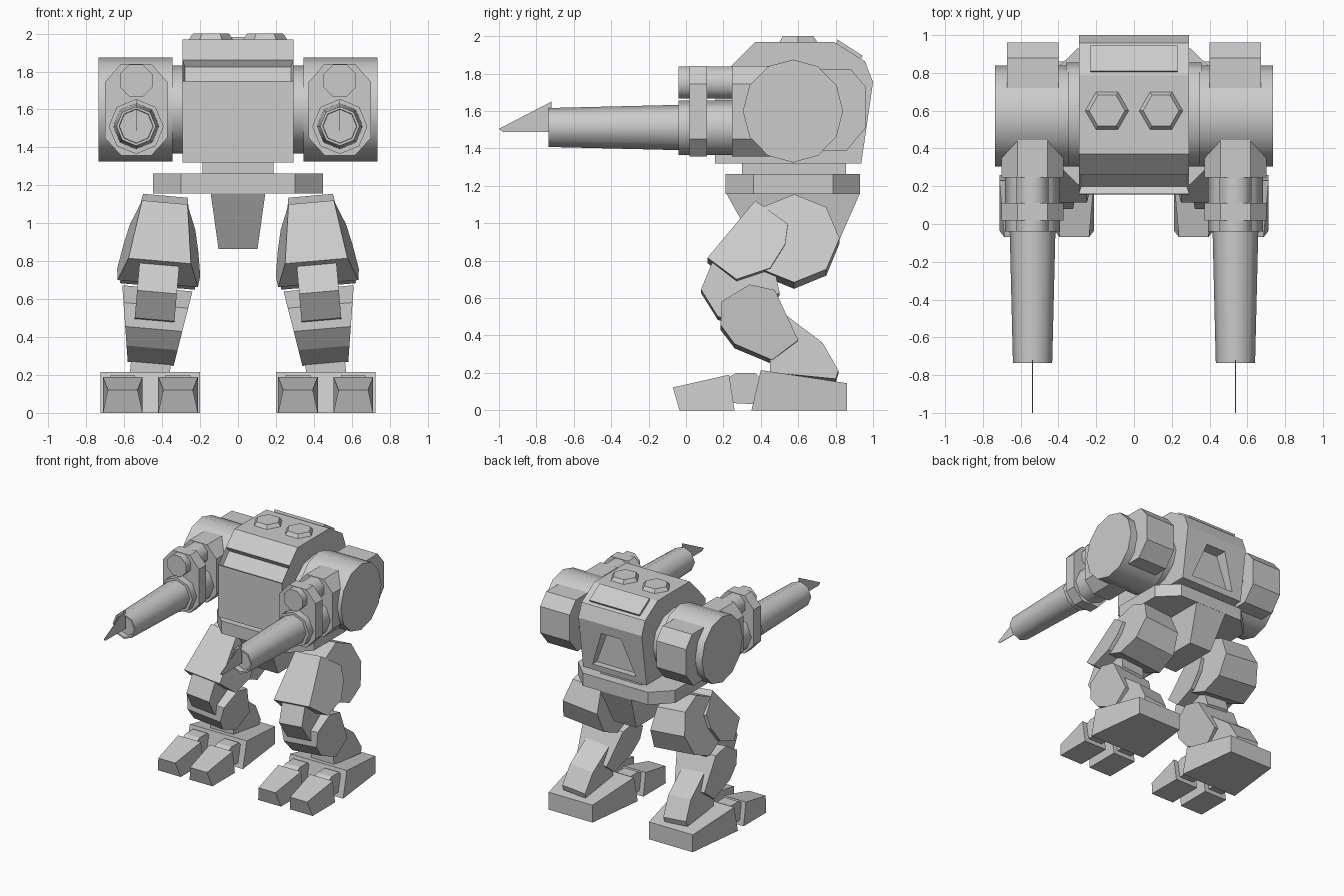
import bpy, bmesh
from math import sin, cos, pi, radians
from mathutils import Matrix, Vector

if "Cube" in bpy.data.objects:
    bpy.data.objects.remove(bpy.data.objects["Cube"])


def loft(name, rings, mirror=False, tilt=False, smooth=0):
    """Skin equal-length rings of points, cap both ends."""
    bm = bmesh.new()
    vs = [[bm.verts.new(p) for p in r] for r in rings]
    n = len(vs[0])
    for a, b in zip(vs, vs[1:]):
        for i in range(n):
            bm.faces.new((a[i], a[(i + 1) % n], b[(i + 1) % n], b[i]))
    bm.faces.new(vs[0])
    bm.faces.new(vs[-1])
    bmesh.ops.recalc_face_normals(bm, faces=bm.faces)
    if tilt:  # legs splay outward from the hip
        bmesh.ops.rotate(bm, verts=bm.verts, cent=(HIP_X, 0, 1.12),
                         matrix=Matrix.Rotation(radians(-5), 3, 'Y'))
    me = bpy.data.meshes.new(name)
    bm.to_mesh(me)
    bm.free()
    ob = bpy.data.objects.new(name, me)
    bpy.context.collection.objects.link(ob)
    if smooth:
        bpy.ops.object.select_all(action='DESELECT')
        ob.select_set(True)
        bpy.context.view_layer.objects.active = ob
        bpy.ops.object.shade_smooth_by_angle(angle=radians(smooth))
    if mirror:
        m = ob.modifiers.new("Mirror", 'MIRROR')
        m.use_mirror_merge = False
    return ob


def prism(name, profile, half, cx=0, **kw):
    """Extrude a (y, z) profile along x; half-width may vary with y and z."""
    w = half if callable(half) else (lambda y, z: half)
    return loft(name, [[(cx + s * w(y, z), y, z) for y, z in profile] for s in (-1, 1)], **kw)


def slab(name, profile, y0, y1, cx=0, **kw):
    """Extrude an (x, z) profile along y."""
    return loft(name, [[(cx + x, y, z) for x, z in profile] for y in (y0, y1)], **kw)


def tube(name, steps, cx, cz, n=8, phase=0.0, **kw):
    """Lathe along y from (y, radius) steps."""
    return loft(name, [[(cx + r * sin(phase + 2 * pi * i / n), y, cz + r * cos(phase + 2 * pi * i / n))
                        for i in range(n)] for y, r in steps], **kw)


def disc(cy, cz, ry, rz, n, phase=0.0):
    return [(cy + ry * sin(phase + 2 * pi * i / n), cz + rz * cos(phase + 2 * pi * i / n)) for i in range(n)]


HIP_X, ARM_X, FOOT_X = 0.385, 0.537, 0.462

# Torso with recessed window on the front slope
torso = prism("torso", [(.155, 1.32), (.16, 1.75), (.26, 1.86), (.37, 1.97), (.79, 1.97),
                        (.957, 1.866), (1.0, 1.754), (.937, 1.32)], .292)
bm = bmesh.new()
bm.from_mesh(torso.data)
window = [f for f in bm.faces if (f.calc_center_median() - Vector((0, .21, 1.805))).length < .03]
bmesh.ops.inset_individual(bm, faces=window, thickness=.018, depth=-.04)
bm.to_mesh(torso.data)
bm.free()

# Trapezoid recess in the torso back
cutter = slab("back_recess_cutter", [(-.2, 1.37), (.2, 1.37), (.09, 1.67), (-.09, 1.67)], .89, 1.1)
cutter.hide_render = True
cutter.hide_viewport = True
cut = torso.modifiers.new("Recess", 'BOOLEAN')
cut.operation, cut.object, cut.solver = 'DIFFERENCE', cutter, 'EXACT'
bpy.context.view_layer.objects.active = torso
bpy.ops.object.modifier_apply(modifier="Recess")
bpy.data.objects.remove(cutter)

# Roof hatches and rear roof plate
loft("roof_hatch", [[(.143 + r * cos(i * pi / 3), .6 + r * sin(i * pi / 3), z) for i in range(6)]
                    for z, r in ((1.96, .122), (2.0, .095))], mirror=True)
prism("rear_roof_plate", [(.80, 1.95), (.81, 1.982), (.945, 1.895), (.93, 1.87)], .23)

# Waist, pelvis plate and crotch block
prism("waist", [(.3, 1.25), (.3, 1.33), (.855, 1.33), (.855, 1.25)], .188)
plan = [(-.3, .21), (.3, .21), (.447, .36), (.447, .785), (.3, .93), (-.3, .93), (-.447, .785), (-.447, .36)]
loft("pelvis_plate", [[(x, y, z) for x, y in plan] for z in (1.157, 1.262)])
prism("crotch_block", [(.215, 1.16), (.93, 1.16), (.8, .865), (.38, .865)],
      lambda y, z: .103 + (z - .865) * .14)

# Shoulders
prism("shoulder_joint", disc(.58, 1.6, .275, .232, 12), .04, .32, mirror=True, smooth=40)
prism("shoulder_drum", disc(.572, 1.6, .268, .275, 12), .195, .54, mirror=True, smooth=40)
prism("shoulder_rear_pack", [(.6, 1.825), (.88, 1.825), (.96, 1.73), (.96, 1.51), (.86, 1.39), (.6, 1.39)],
      .136, .536, mirror=True)

# Forearm housing and clamp share a stretched octagon section
section = [(-.08, 1.84), (.08, 1.84), (.165, 1.745), (.165, 1.45), (.08, 1.357),
           (-.08, 1.357), (-.165, 1.45), (-.165, 1.745)]
slab("forearm_housing", section, .245, .55, ARM_X, mirror=True)
slab("gun_clamp", section, .018, .112, ARM_X, mirror=True)

# Guns: sleeve, long barrel with open muzzle, small upper barrel, blade
tube("gun_sleeve", [(-.04, .145), (.3, .145)], ARM_X, 1.51, smooth=50, mirror=True)
tube("gun_barrel", [(0, .122), (-.735, .104), (-.735, .09), (-.69, .088)], ARM_X, 1.512, smooth=50, mirror=True)
tube("upper_barrel", [(-.04, .092), (.3, .092)], ARM_X, 1.752, phase=pi / 8, smooth=50, mirror=True)
prism("muzzle_blade", [(-1, 1.505), (-.72, 1.65), (-.72, 1.488), (-.98, 1.488)], .002, ARM_X, mirror=True)

# Legs
leg = dict(mirror=True, tilt=True)
prism("hip", disc(.578, .905, .243, .24, 8), lambda y, z: .118 + .17 * (1.145 - z), HIP_X, **leg)
prism("thigh", [(.37, 1.11), (.545, .98), (.53, .87), (.45, .74), (.27, .68), (.115, .8)],
      lambda y, z: .12 + .12 * (y - .37) - .244 * (z - 1.11), HIP_X, **leg)
prism("knee", [(.14, .78), (.08, .635), (.17, .49), (.3, .45), (.5, .62), (.47, .76)], .105, HIP_X, **leg)
prism("shin", [(.34, .655), (.475, .625), (.6, .36), (.46, .255), (.26, .34), (.185, .44), (.19, .565)],
      lambda y, z: .18 - .16 * (.62 - z), HIP_X, **leg)
prism("calf", [(.53, .5), (.73, .35), (.815, .2), (.8, .155), (.45, .19), (.45, .35)], .105, HIP_X, **leg)

# Feet: wedge heel narrowing backward, two toes with links
prism("foot", [(.35, 0), (.4, .215), (.86, .145), (.86, 0)],
      lambda y, z: .262 - .13 * max(0, y - .4), FOOT_X, mirror=True)
for side, sx in (("inner", -.146), ("outer", .146)):
    x = FOOT_X + sx
    prism(side + "_toe_link", [(.22, .04), (.22, .17), (.27, .2), (.37, .2), (.42, .15), (.42, .03)],
          .065, x, mirror=True)
    prism(side + "_toe", [(-.07, .122), (-.035, 0), (.26, 0), (.23, .19)],
          lambda y, z: .105 - (.027 if y < -.05 else 0), x, mirror=True)
